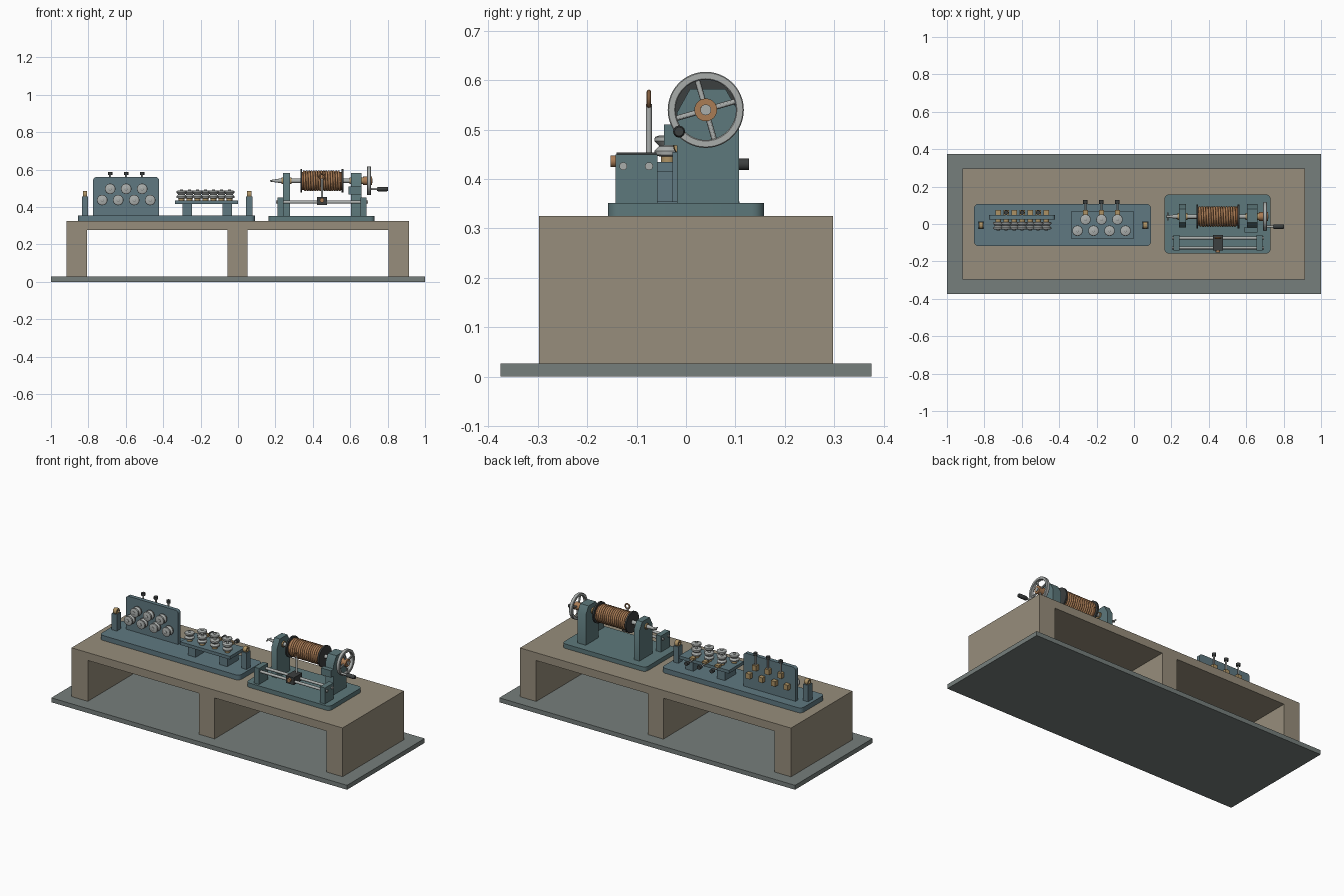
import bpy, bmesh
from math import sin, cos, pi, radians

if "Cube" in bpy.data.objects:
    bpy.data.objects.remove(bpy.data.objects["Cube"])

def material(name, rgb):
    m = bpy.data.materials.new(name)
    m.diffuse_color = (*rgb, 1)
    m.use_nodes = True
    m.node_tree.nodes["Principled BSDF"].inputs["Base Color"].default_value = m.diffuse_color
    return m

TAN = material("tan", (0.31, 0.27, 0.20))
SLAB = material("slab_grey", (0.18, 0.21, 0.20))
TEAL = material("teal", (0.11, 0.19, 0.20))
BLUE = material("blue_teal", (0.115, 0.19, 0.22))
STEEL = material("steel", (0.40, 0.42, 0.41))
COPPER = material("copper", (0.40, 0.20, 0.09))
BRASS = material("brass", (0.42, 0.29, 0.13))
WIRE = material("wire", (0.24, 0.10, 0.04))
DARK = material("dark", (0.045, 0.05, 0.05))

def orient(axis, a, b, h):
    return {'x': (h, a, b), 'y': (a, h, b), 'z': (a, b, h)}[axis]

def finish(bm, name, mat, loc=(0, 0, 0)):
    bmesh.ops.recalc_face_normals(bm, faces=bm.faces)
    me = bpy.data.meshes.new(name)
    bm.to_mesh(me)
    bm.free()
    me.materials.append(mat)
    ob = bpy.data.objects.new(name, me)
    ob.location = loc
    bpy.context.collection.objects.link(ob)
    return ob

def prism(name, pts, axis, lo, hi, mat):
    """Extrude a flat outline along an axis."""
    bm = bmesh.new()
    a, b = ([bm.verts.new(orient(axis, u, v, h)) for u, v in pts] for h in (lo, hi))
    bm.faces.new(a)
    bm.faces.new(b)
    for i in range(len(pts)):
        j = (i + 1) % len(pts)
        bm.faces.new((a[i], a[j], b[j], b[i]))
    return finish(bm, name, mat)

def box(name, x0, x1, y0, y1, z0, z1, mat):
    return prism(name, [(x0, y0), (x1, y0), (x1, y1), (x0, y1)], 'z', z0, z1, mat)

def rounded(u0, u1, v0, v1, r, n=5, bottom=True):
    pts = []
    for k, (cu, cv) in enumerate([(u1 - r, v1 - r), (u0 + r, v1 - r), (u0 + r, v0 + r), (u1 - r, v0 + r)]):
        if k > 1 and not bottom:
            pts.append(((u0, v0), (u1, v0))[k - 2])
            continue
        for i in range(n + 1):
            t = pi / 2 * (k + i / n)
            pts.append((cu + r * cos(t), cv + r * sin(t)))
    return pts

def lathe(name, profile, axis, loc, mat, seg=32, closed=False):
    """Spin (radius, height) points about an axis."""
    bm = bmesh.new()
    rings = [[bm.verts.new(orient(axis, r * cos(2 * pi * i / seg), r * sin(2 * pi * i / seg), h))
              for i in range(seg)] for r, h in profile]
    pairs = list(zip(rings, rings[1:]))
    if closed:
        pairs.append((rings[-1], rings[0]))
    else:
        bm.faces.new(rings[0])
        bm.faces.new(rings[-1])
    for a, b in pairs:
        for i in range(seg):
            j = (i + 1) % seg
            bm.faces.new((a[i], a[j], b[j], b[i]))
    return finish(bm, name, mat, loc)

def rod(name, axis, lo, hi, u, v, r, mat, seg=24):
    return lathe(name, [(r, lo), (r, hi)], axis, orient(axis, u, v, 0), mat, seg)

# floor slab and two-bay bench
box("floor_slab", -1, 1, -0.375, 0.375, 0, 0.027, SLAB)
b, t, top = 0.027, 0.277, 0.325
prism("bench", [(-0.918, b), (-0.808, b), (-0.808, t), (-0.055, t), (-0.055, b), (0.05, b), (0.05, t),
                (0.805, t), (0.805, b), (0.915, b), (0.915, top), (-0.918, top)], 'y', -0.297, 0.297, TAN)

# machine bed plates
prism("straightener_bed", rounded(-0.856, 0.091, -0.118, 0.108, 0.025), 'z', top, 0.355, BLUE)
prism("winder_bed", rounded(0.163, 0.73, -0.158, 0.158, 0.025), 'z', top, 0.352, TEAL)

# grooved straightening rollers, each with a spacer and axle cap
SHEAVE = [(0.018, 0), (0.027, 0.003), (0.028, 0.011), (0.019, 0.020), (0.019, 0.022),
          (0.028, 0.031), (0.027, 0.039), (0.018, 0.042)]
ROWS = [(-0.128 + 0.0855 * i, -0.030) for i in range(4)] + [(-0.0855 + 0.0855 * i, 0.030) for i in range(3)]

def roller(axis, u, v, base, sign):
    loc = orient(axis, u, v, base)
    for nm, prof, m in (("roller_spacer", [(0.015, 0), (0.015, 0.013)], BRASS),
                        ("roller", [(r, h + 0.012) for r, h in SHEAVE], STEEL),
                        ("roller_axle", [(0.009, 0), (0.009, 0.057), (0.006, 0.059)], STEEL)):
        lathe(nm, [(r, h * sign) for r, h in prof], axis, loc, m)

# upright roller panel with slide blocks and adjusting screws behind
prism("upright_panel", rounded(-0.775, -0.422, 0.355, 0.56, 0.018, bottom=False), 'y', 0.024, 0.048, BLUE)
for u, v in ROWS:
    x, z = -0.598 + u, 0.467 + v
    roller('y', x, z, 0.024, -1)
    box("slide_block", x - 0.014, x + 0.014, 0.048, 0.074, z - 0.016, z + 0.016, BRASS)
    if v > 0:
        rod("upright_screw", 'z', z, 0.58, x, 0.061, 0.005, STEEL, 16)
        rod("upright_screw_knob", 'z', 0.572, 0.588, x, 0.061, 0.012, DARK)

# flat roller plate on two legs
box("flat_plate", -0.337, 0, -0.078, 0.067, 0.415, 0.434, BLUE)
for x in (-0.272, -0.058):
    box("plate_leg", x - 0.026, x + 0.026, -0.058, 0.05, 0.355, 0.415, BLUE)
for u, v in ROWS:
    x, y = -0.174 + u, -0.006 + v
    roller('z', x, y, 0.434, 1)
    if v > 0:
        box("slide_block", x - 0.014, x + 0.014, 0.048, 0.074, 0.434, 0.447, BRASS)
        rod("flat_screw", 'y', 0.06, 0.115, x, 0.43, 0.005, STEEL, 16)
        rod("flat_screw_knob", 'y', 0.107, 0.127, x, 0.43, 0.012, DARK)

# wire eyelets on end posts
for x in (-0.818, 0.06):
    box("eyelet_post", x - 0.017, x + 0.017, -0.027, 0.013, 0.355, 0.455, BLUE)
    lathe("eyelet", [(0.008, -0.012), (0.017, -0.012), (0.019, 0), (0.017, 0.012), (0.008, 0.012), (0.006, 0)],
          'x', (x, -0.007, 0.467), BRASS, closed=True)

# winder pedestals with bearings
SY, SZ = 0.04, 0.54
for x0, x1 in ((0.24, 0.278), (0.603, 0.66)):
    prism("pedestal", [(-0.018, 0.352), (0.107, 0.352), (0.107, 0.535), (0.08, 0.582), (0.008, 0.582),
                       (-0.018, 0.535)], 'x', x0, x1, TEAL)
    rod("bearing", 'x', x0 - 0.008, x1 + 0.008, SY, SZ, 0.018, BRASS)
box("pawl_housing", 0.592, 0.66, -0.045, -0.016, 0.468, 0.51, TEAL)

# spindle with pointed nose and cross pin
lathe("spindle", [(0.004, 0.17), (0.007, 0.19), (0.012, 0.225), (0.012, 0.32), (0.011, 0.72)], 'x', (0, SY, SZ), STEEL)
rod("nose_pin", 'y', SY - 0.022, SY + 0.022, 0.18, SZ, 0.004, STEEL, 12)

# spool of wire
rod("spool_core", 'x', 0.338, 0.56, SY, SZ, 0.048, WIRE, 48)
for x in (0.333, 0.553):
    rod("spool_flange", 'x', x, x + 0.01, SY, SZ, 0.063, DARK, 48)
turns, per = 15, 28
cu = bpy.data.curves.new("wire_coil", 'CURVE')
cu.dimensions = '3D'
cu.bevel_depth = 0.0068
cu.bevel_resolution = 1
cu.use_fill_caps = True
sp = cu.splines.new('POLY')
sp.points.add(turns * per)
for i, p in enumerate(sp.points):
    a = 2 * pi * i / per
    p.co = (0.350 + 0.197 * i / (turns * per), SY + 0.049 * cos(a), SZ + 0.049 * sin(a), 1)
cu.materials.append(COPPER)
bpy.context.collection.objects.link(bpy.data.objects.new("wire_coil", cu))

# hand wheel: rim, hub, four spokes and crank handle
WX = 0.70
lathe("wheel_rim", [(0.061, -0.008), (0.063, -0.01), (0.075, -0.01), (0.077, -0.008),
                    (0.077, 0.008), (0.075, 0.01), (0.063, 0.01), (0.061, 0.008)],
      'x', (WX, SY, SZ), STEEL, 48, True)
rod("wheel_hub", 'x', 0.668, 0.716, SY, SZ, 0.023, COPPER)
for k in range(4):
    s = rod("wheel_spoke", 'z', 0.015, 0.064, 0, 0, 0.0055, STEEL, 12)
    s.location = (WX, SY, SZ)
    s.rotation_euler = (radians(16 + 90 * k), 0, 0)
rod("crank_pin", 'x', WX, 0.75, -0.014, 0.496, 0.006, STEEL, 16)
lathe("crank_handle", [(0.009, 0.744), (0.012, 0.75), (0.012, 0.797), (0.009, 0.803)], 'x', (0, -0.014, 0.496), DARK)

# traverse guide: brackets, rails, carriage, eye
for x in (0.21, 0.655):
    box("rail_bracket", x, x + 0.033, -0.143, -0.058, 0.352, 0.45, TEAL)
for y in (-0.127, -0.075):
    rod("guide_rail", 'x', 0.203, 0.695, y, 0.426, 0.008, STEEL)
box("carriage", 0.422, 0.476, -0.141, -0.06, 0.41, 0.454, DARK)
rod("carriage_screw", 'y', -0.153, -0.14, 0.449, 0.436, 0.012, COPPER)
rod("guide_stem", 'z', 0.452, 0.552, 0.449, -0.075, 0.006, STEEL, 16)
lathe("guide_eye", [(0.0145 + 0.0045 * cos(i * pi / 4), 0.0045 * sin(i * pi / 4)) for i in range(8)],
      'y', (0.449, -0.075, 0.562), COPPER, 24, True)

# soften round parts, keep hard edges
meshes = [o for o in bpy.context.scene.objects if o.type == 'MESH']
for o in meshes:
    o.select_set(True)
bpy.context.view_layer.objects.active = meshes[0]
bpy.ops.object.shade_smooth_by_angle(angle=radians(30))
